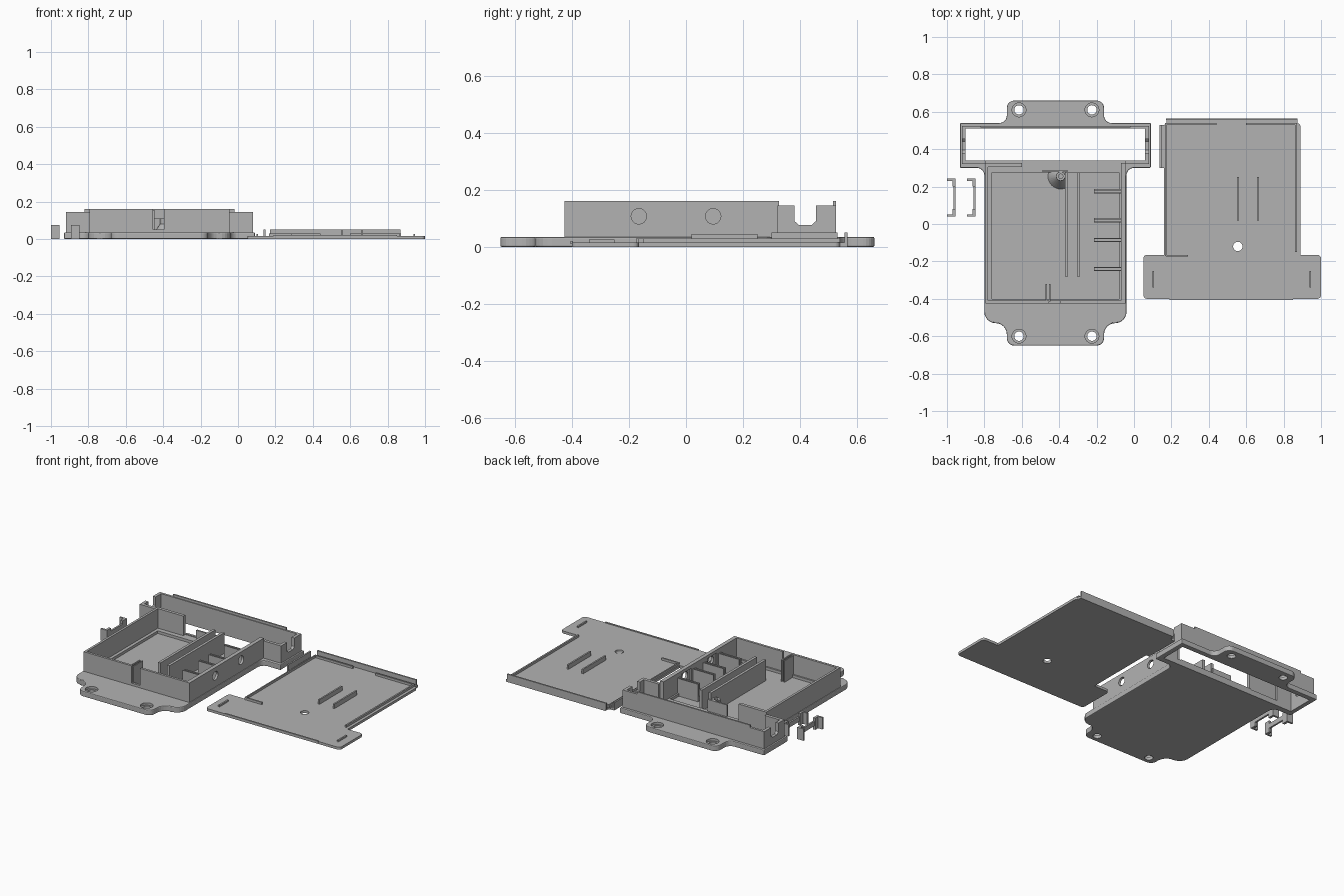
import bpy, bmesh, math
from mathutils import Vector

cube = bpy.data.objects.get("Cube")
if cube:
    bpy.data.objects.remove(cube, do_unlink=True)

grey = bpy.data.materials.new("plain grey plastic")
grey.use_nodes = True
grey.diffuse_color = (0.45, 0.45, 0.45, 1)
grey.node_tree.nodes["Principled BSDF"].inputs["Base Color"].default_value = grey.diffuse_color


def finish(name, bm):
    bmesh.ops.recalc_face_normals(bm, faces=bm.faces)
    mesh = bpy.data.meshes.new(name)
    bm.to_mesh(mesh)
    bm.free()
    ob = bpy.data.objects.new(name, mesh)
    bpy.context.collection.objects.link(ob)
    mesh.materials.append(grey)
    return ob


def prism(name, outline, z0, z1, axis="z"):
    """Extrude an outline along z, or a (y, z) outline along x."""
    bm = bmesh.new()
    place = (lambda a, b: (a, b, z0)) if axis == "z" else (lambda a, b: (z0, a, b))
    face = bm.faces.new([bm.verts.new(place(a, b)) for a, b in outline])
    out = bmesh.ops.extrude_face_region(bm, geom=[face])
    shift = Vector((0, 0, z1 - z0)) if axis == "z" else Vector((z1 - z0, 0, 0))
    bmesh.ops.translate(bm, vec=shift, verts=[v for v in out["geom"] if isinstance(v, bmesh.types.BMVert)])
    return finish(name, bm)


def box(name, x0, x1, y0, y1, z0, z1):
    return prism(name, [(x0, y0), (x1, y0), (x1, y1), (x0, y1)], z0, z1)


def cone(name, x, y, z0, z1, r0, r1=None):
    bm = bmesh.new()
    bmesh.ops.create_cone(bm, cap_ends=True, segments=32, radius1=r0,
                          radius2=r0 if r1 is None else r1, depth=z1 - z0)
    bmesh.ops.translate(bm, vec=(x, y, (z0 + z1) / 2), verts=bm.verts)
    return finish(name, bm)


def rounded(corners, steps=6):
    """Replace each (x, y, radius) corner with a right-angle fillet."""
    pts = []
    for i, (x, y, r) in enumerate(corners):
        p = Vector((x, y))
        if not r:
            pts.append(p)
            continue
        a = (Vector(corners[i - 1][:2]) - p).normalized() * r
        b = (Vector(corners[(i + 1) % len(corners)][:2]) - p).normalized() * r
        for k in range(steps + 1):
            t = math.pi / 2 * k / steps
            pts.append(p + a * (1 - math.sin(t)) + b * (1 - math.cos(t)))
    return pts


def symmetric(half, cx):
    """Right-hand half outline (bottom to top) plus its mirror."""
    right = [(cx + dx, y, r) for dx, y, r in half]
    left = [(cx - dx, y, r) for dx, y, r in reversed(half)]
    return rounded(right + left)


def modify(ob, kind, **settings):
    mod = ob.modifiers.new(kind, kind)
    for key, value in settings.items():
        setattr(mod, key, value)
    bpy.context.view_layer.objects.active = ob
    bpy.ops.object.modifier_apply(modifier=mod.name)


def cut(ob, *cutters):
    for c in cutters:
        modify(ob, "BOOLEAN", operation="DIFFERENCE", solver="EXACT", object=c)
        bpy.data.objects.remove(c, do_unlink=True)


# Base plate with screw tabs, wide back section and sunken tray
CX = -0.42
base = prism("base_plate", symmetric([
    (0.26, -0.65, 0.04), (0.26, -0.53, 0.06), (0.38, -0.53, 0.06), (0.38, 0.30, 0.04),
    (0.51, 0.30, 0), (0.51, 0.54, 0), (0.26, 0.54, 0.04), (0.26, 0.66, 0.04)], CX), 0, 0.035)
modify(base, "BEVEL", width=0.005, segments=2, limit_method="ANGLE", angle_limit=1)
cut(base, box("opening", -0.90, 0.06, 0.34, 0.51, -1, 1),
    box("tray", -0.76, -0.08, -0.40, 0.275, 0.018, 1))
for x in (-0.615, -0.225):
    for y in (-0.60, 0.61):
        cut(base, cone("hole", x, y, -1, 1, 0.025), cone("sink", x, y, 0.02, 1, 0.037))

# Main box walls
front = box("front_wall", -0.795, -0.045, -0.425, -0.41, 0.03, 0.16)
cut(front, box("notch", -0.455, -0.395, -0.5, -0.3, 0.05, 1))
box("right_hand_wall", -0.795, -0.78, -0.41, 0.325, 0.03, 0.16)
port_wall = box("left_hand_wall", -0.07, -0.045, -0.41, 0.325, 0.03, 0.16)
for y in (-0.165, 0.095):
    drill = cone("port", 0, 0, -0.2, 0.2, 0.027)
    drill.rotation_euler.y = math.pi / 2
    drill.location = (-0.06, y, 0.107)
    bpy.context.view_layer.update()
    cut(port_wall, drill, box("relief", -0.1, -0.06, y - 0.05, y + 0.05, 0.05, 0.14))
box("partition_wall", -0.78, -0.60, 0.305, 0.325, 0.03, 0.16)
box("tray_sill", -0.60, -0.07, 0.325, 0.34, 0.03, 0.04)

# Wide back section: end walls with U notches, short front walls, back wall
end_profile = [(0.32, 0.03), (0.52, 0.03), (0.52, 0.145), (0.455, 0.145), (0.455, 0.09),
               (0.44, 0.077), (0.395, 0.077), (0.38, 0.09), (0.38, 0.145), (0.32, 0.145)]
for side, x0 in (("left", 0.06), ("right", -0.92)):
    prism(side + "_end_wall", end_profile, x0, x0 + 0.02, axis="x")
box("left_wing_wall", -0.045, 0.06, 0.32, 0.34, 0.03, 0.145)
box("right_wing_wall", -0.90, -0.795, 0.32, 0.34, 0.03, 0.145)
box("back_wall", -0.92, 0.08, 0.51, 0.525, 0.03, 0.145)
box("back_wall_lip", -0.82, -0.02, 0.515, 0.525, 0.145, 0.16)

# Long card fins, paired holder ribs and front fin
for x in (-0.37, -0.305):
    box("long_fin", x, x + 0.017, -0.28, 0.275, 0.015, 0.15)
for y in (-0.24, -0.085, 0.02, 0.175):
    for dy in (-0.011, 0.005):
        box("holder_rib", -0.215, -0.068, y + dy, y + dy + 0.006, 0.015, 0.13)
    box("holder_rib_foot", -0.215, -0.068, y - 0.011, y + 0.011, 0.015, 0.05)
for x in (-0.472, -0.455):
    box("front_fin", x, x + 0.008, -0.415, -0.32, 0.015, 0.155)

# Screw post with flared foot and shield
foot = cone("post_foot", -0.392, 0.255, 0.015, 0.08, 0.07, 0.024)
cut(foot, box("trim_side", -0.365, 0, 0, 1, -1, 1), box("trim_back", -1, 0, 0.285, 1, -1, 1))
post = cone("screw_post", -0.392, 0.255, 0.07, 0.11, 0.024)
cut(post, cone("pilot", -0.392, 0.255, 0.08, 1, 0.012))
box("post_shield", -0.49, -0.355, 0.278, 0.288, 0.018, 0.11)

# Lid plate
LX = 0.525
lid = prism("lid_plate", symmetric([
    (0.475, -0.40, 0.02), (0.475, -0.165, 0.02), (0.365, -0.165, 0),
    (0.365, 0.54, 0.02), (0.35, 0.54, 0), (0.35, 0.565, 0)], LX), 0, 0.016)
cut(lid, cone("lid_hole", 0.555, -0.12, -1, 1, 0.025))

# Raised lips and ribs on the lid
for name, x0, x1, y0, y1, top in (
        ("lid_back_lip", 0.17, 0.87, 0.555, 0.565, 0.05),
        ("lid_back_rib", 0.175, 0.44, 0.53, 0.54, 0.03),
        ("lid_back_rib", 0.60, 0.865, 0.53, 0.54, 0.03),
        ("lid_side_rib", 0.167, 0.175, -0.17, 0.54, 0.03),
        ("lid_side_rib", 0.862, 0.872, -0.15, 0.54, 0.03),
        ("lid_front_rib", 0.17, 0.29, -0.175, -0.165, 0.03),
        ("lid_latch", 0.136, 0.146, 0.30, 0.53, 0.05),
        ("lid_latch_foot", 0.136, 0.17, 0.30, 0.53, 0.014),
        ("lid_front_edge", 0.19, 0.85, -0.405, -0.395, 0.02),
        ("lid_center_rib", 0.552, 0.562, 0.02, 0.25, 0.045),
        ("lid_center_rib", 0.657, 0.667, 0.02, 0.25, 0.045),
        ("lid_tab_rib", 0.098, 0.108, -0.34, -0.25, 0.026),
        ("lid_tab_rib", 0.937, 0.947, -0.34, -0.25, 0.026)):
    box(name, x0, x1, y0, y1, 0 if "latch" in name else 0.01, top)

# Two loose bracket clips
for x in (-1.0, -0.893):
    box("clip_bar", x + 0.034, x + 0.045, 0.05, 0.23, 0.025, 0.055)
    for y, inner in ((0.04, 0.05), (0.23, 0.2)):
        box("clip_arm", x, x + 0.045, y, y + 0.012, 0, 0.075)
        box("clip_post", x + 0.03, x + 0.045, inner, inner + 0.03, 0, 0.075)
